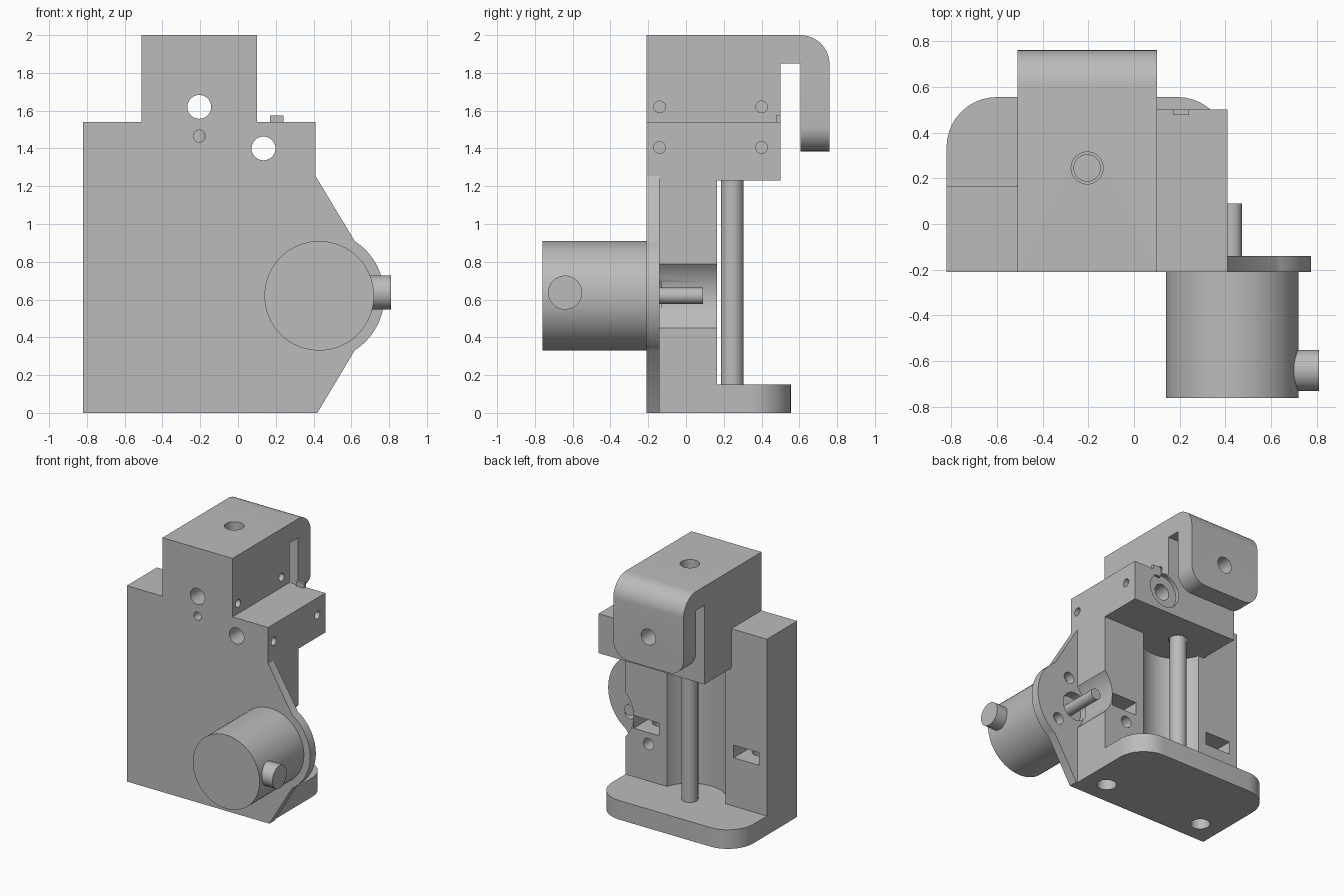
import bpy, bmesh, math
from mathutils import Vector

if "Cube" in bpy.data.objects:
    bpy.data.objects.remove(bpy.data.objects["Cube"], do_unlink=True)

grey = bpy.data.materials.new("plain_grey")
grey.use_nodes = True
COLOR = (0.5, 0.5, 0.5, 1)
grey.diffuse_color = COLOR
grey.node_tree.nodes["Principled BSDF"].inputs["Base Color"].default_value = COLOR


def place(axis, u, v, w):
    """Point with (u, v) in the plane across the axis and w along it."""
    return {"x": (w, u, v), "y": (u, w, v), "z": (u, v, w)}[axis]


def prism(name, axis, outline, lo, hi, round_edges=None, radius=0.1):
    """Extrude an outline along an axis, optionally rounding chosen edges."""
    bm = bmesh.new()
    base = bm.faces.new([bm.verts.new(place(axis, u, v, lo)) for u, v in outline])
    ext = bmesh.ops.extrude_face_region(bm, geom=[base])
    moved = [g for g in ext["geom"] if isinstance(g, bmesh.types.BMVert)]
    bmesh.ops.translate(bm, verts=moved, vec=Vector(place(axis, 0, 0, hi - lo)))
    if round_edges:
        edges = [e for e in bm.edges if round_edges(e.verts[0].co, e.verts[1].co)]
        bmesh.ops.bevel(bm, geom=edges, offset=radius, segments=10,
                        affect="EDGES", profile=0.5)
    bmesh.ops.recalc_face_normals(bm, faces=bm.faces)
    mesh = bpy.data.meshes.new(name)
    bm.to_mesh(mesh)
    bm.free()
    mesh.materials.append(grey)
    obj = bpy.data.objects.new(name, mesh)
    bpy.context.collection.objects.link(obj)
    return obj


def arc(u, v, r, start, end, steps):
    angles = [math.radians(start + (end - start) * i / steps) for i in range(steps + 1)]
    return [(u + r * math.cos(a), v + r * math.sin(a)) for a in angles]


def rod(name, axis, u, v, r, lo, hi, steps=40):
    return prism(name, axis, arc(u, v, r, 0, 360, steps)[:-1], lo, hi)


def box(name, x, y, z):
    return prism(name, "z", [(x[0], y[0]), (x[1], y[0]), (x[1], y[1]), (x[0], y[1])], *z)


def combine(target, other, operation):
    mod = target.modifiers.new("join", "BOOLEAN")
    mod.operation, mod.solver, mod.object = operation, "EXACT", other
    bpy.context.view_layer.update()
    graph = bpy.context.evaluated_depsgraph_get()
    mesh = bpy.data.meshes.new_from_object(target.evaluated_get(graph))
    target.modifiers.clear()
    target.data = mesh
    bpy.data.objects.remove(other, do_unlink=True)


def cut(target, other):
    combine(target, other, "DIFFERENCE")


LEFT, RIGHT, FRONT, BACK = -0.82, 0.41, -0.21, 0.165
MID = -0.205              # centre of the head and the screw
MX, MZ = 0.43, 0.62       # motor axis
SY = 0.245                # screw position in depth

# Main column, with screw groove and motor relief
body = box("bracket_body", (LEFT, RIGHT), (FRONT, BACK), (0, 1.54))
cut(body, rod("groove", "z", MID, SY, 0.267, 0.15, 1.23, 64))
cut(body, rod("relief", "y", 0.58, MZ, 0.24, -0.14, 0.3, 64))

# Rounded foot
foot = prism("foot", "z", [(LEFT, FRONT), (RIGHT, FRONT), (RIGHT, 0.555), (LEFT, 0.555)],
             0, 0.15, lambda a, b: a.y > 0.5 and b.y > 0.5 and abs(a.z - b.z) > 0.1, 0.22)
combine(body, foot, "UNION")

# Motor mounting plate
plate = prism("motor_plate", "y", [(0, 0), (0.42, 0)] + arc(MX, MZ, 0.345, -57, 57, 24)
              + [(RIGHT, 1.255), (0, 1.255)], FRONT, -0.14)
combine(body, plate, "UNION")

# Side block and hooked head
combine(body, box("side_block", (-0.51, RIGHT), (FRONT, 0.5), (1.23, 1.54)), "UNION")
head = prism("head", "x", [(FRONT, 1.23), (0.5, 1.23), (0.5, 1.85), (0.605, 1.85),
             (0.605, 1.385), (0.76, 1.385)] + arc(0.605, 1.845, 0.155, 0, 90, 12)
             + [(FRONT, 2)], -0.51, 0.10,
             lambda a, b: max(a.z, b.z) < 1.4 and min(a.y, b.y) > 0.6
             and abs(a.y - b.y) > 0.1, 0.13)
combine(body, head, "UNION")

# Through holes from front to back and the small blind front hole
cut(body, rod("hole", "y", MID, 1.62, 0.063, -0.5, 1))
cut(body, rod("hole", "y", 0.135, 1.40, 0.063, -0.5, 1))
cut(body, rod("recess", "y", 0.135, 1.40, 0.13, 0.47, 0.6))
cut(body, rod("hole", "y", MID, 1.465, 0.032, -0.5, 0.2))

# Vertical screw hole
cut(body, rod("hole", "z", MID, SY, 0.07, 1.1, 2.2))

# Side screw holes
for y in (-0.14, 0.40):
    cut(body, rod("hole", "x", y, 1.405, 0.031, 0.28, 0.6, 24))
    cut(body, rod("hole", "x", y, 1.62, 0.031, -0.05, 0.3, 24))

# Nut pockets with the mounting holes below them
for side in (-1, 1):
    x = MID + side * 0.435
    cut(body, box("pocket", (x - 0.11, x + 0.11), (-0.13, 0.3), (0.53, 0.63)))
    cut(body, rod("hole", "z", x, -0.03, 0.07, -0.1, 0.55))
cut(body, rod("hole", "y", 0.21, 0.44, 0.045, 0.0, 0.3, 24))

# Motor boss and screw holes in the plate
cut(body, rod("hole", "y", MX, MZ, 0.11, -0.3, -0.13))
for angle in (75, -45):
    a = math.radians(angle)
    cut(body, rod("hole", "y", MX + 0.22 * math.cos(a), MZ + 0.22 * math.sin(a),
                  0.045, -0.3, -0.1, 24))

# Motor, its shaft and cable outlet, the lead screw and a small key
parts = [
    body,
    rod("motor", "y", MX, MZ, 0.29, -0.76, FRONT, 64),
    rod("motor_shaft", "y", MX, MZ, 0.043, -0.4, 0.09),
    rod("cable_outlet", "x", -0.64, 0.637, 0.09, 0.6, 0.81),
    rod("lead_screw", "z", MID, SY, 0.06, 0.1, 1.5),
    box("small_key", (0.17, 0.24), (0.477, 0.5), (1.5, 1.575)),
]

# Smooth round surfaces, keep sharp edges
bpy.ops.object.select_all(action="DESELECT")
for part in parts:
    part.select_set(True)
bpy.context.view_layer.objects.active = body
bpy.ops.object.shade_smooth_by_angle(angle=math.radians(30))
